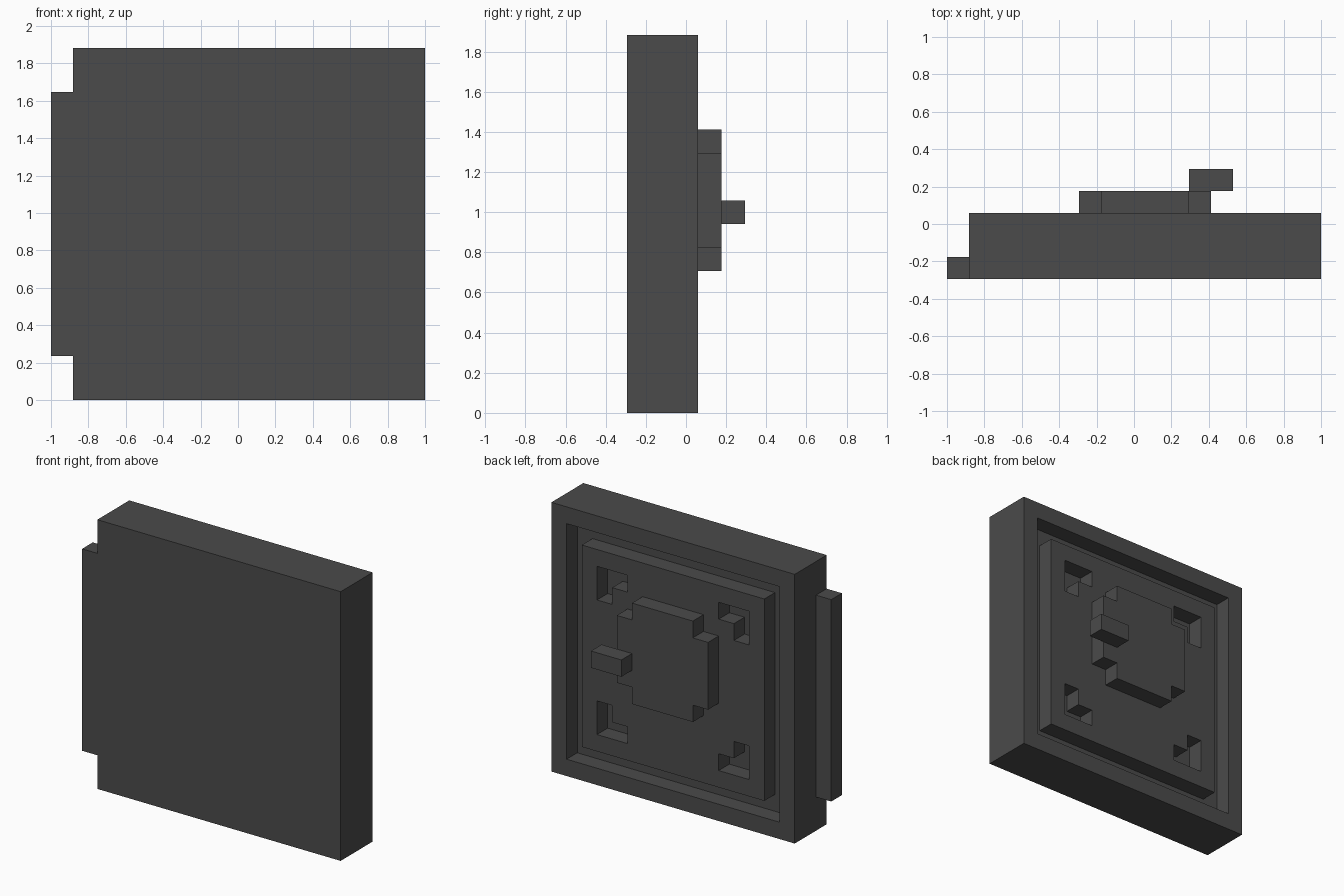
import bpy
import bmesh
from mathutils import Vector

U = 2 / 17                    # one block unit
CX, CZ = 0.5, 8               # centre of the door slab, in units

if "Cube" in bpy.data.objects:
    bpy.data.objects.remove(bpy.data.objects["Cube"])

# Single dark grey material
grey = bpy.data.materials.new("dark_grey")
grey.use_nodes = True
colour = (0.07, 0.07, 0.07, 1)
grey.diffuse_color = colour
bsdf = grey.node_tree.nodes["Principled BSDF"]
bsdf.inputs["Base Color"].default_value = colour
bsdf.inputs["Roughness"].default_value = 0.8


def prism(bm, outline, y0, y1):
    """Extrude an (x, z) outline from y0 to y1, in units."""
    face = bm.faces.new([bm.verts.new((x * U, y0 * U, z * U)) for x, z in outline])
    new = bmesh.ops.extrude_face_region(bm, geom=[face])["geom"]
    verts = [v for v in new if isinstance(v, bmesh.types.BMVert)]
    bmesh.ops.translate(bm, verts=verts, vec=(0, (y1 - y0) * U, 0))


def rect(x0, x1, z0, z1):
    return [(x0, z0), (x1, z0), (x1, z1), (x0, z1)]


def finish(bm, name):
    bmesh.ops.recalc_face_normals(bm, faces=bm.faces)
    mesh = bpy.data.meshes.new(name)
    bm.to_mesh(mesh)
    bm.free()
    mesh.materials.append(grey)
    obj = bpy.data.objects.new(name, mesh)
    bpy.context.collection.objects.link(obj)
    return obj


def part(name, outline, y0, y1):
    bm = bmesh.new()
    prism(bm, outline, y0, y1)
    return finish(bm, name)


# Door slab: inset the back face into a groove around a flush panel
bm = bmesh.new()
prism(bm, rect(CX - 8, CX + 8, 0, 16), -2.5, 0.5)
bmesh.ops.recalc_face_normals(bm, faces=bm.faces)
back = max(bm.faces, key=lambda f: f.calc_center_median().y)
for step in (-1, 1):
    bmesh.ops.inset_region(bm, faces=[back], thickness=U, use_even_offset=True)
    back = bmesh.ops.extrude_discrete_faces(bm, faces=[back])["faces"][0]
    bmesh.ops.translate(bm, verts=back.verts, vec=Vector((0, step * U, 0)))
door = finish(bm, "door_slab")

# L-shaped corner pockets, mirrored to the four corners of the panel
ell = [(5, 5), (3, 5), (3, 4), (4, 4), (4, 3), (5, 3)]
bm = bmesh.new()
for sx in (-1, 1):
    for sz in (-1, 1):
        prism(bm, [(CX + sx * x, CZ + sz * z) for x, z in ell], -0.5, 1)
cutter = finish(bm, "pocket_cutter")
cutter.hide_render = True

cut = door.modifiers.new("pockets", "BOOLEAN")
cut.operation = "DIFFERENCE"
cut.solver = "EXACT"
cut.object = cutter
bpy.context.view_layer.objects.active = door
bpy.ops.object.modifier_apply(modifier=cut.name)
bpy.data.objects.remove(cutter)

# Raised lock plate: square with stepped corners
quarter = [(3, 2), (2, 2), (2, 3)]
plate = []
for sx, sz, order in ((1, 1, 1), (-1, 1, -1), (-1, -1, 1), (1, -1, -1)):
    plate += [(CX + sx * x, 9 + sz * z) for x, z in quarter[::order]]
part("lock_plate", plate, 0.5, 1.5)

# Handle overhanging the plate, and the hinge strip on the other side
part("handle", rect(2.5, 4.5, 8, 9), 1.5, 2.5)
part("hinge", rect(-8.5, -7.5, 2, 14), -2.5, -1.5)
